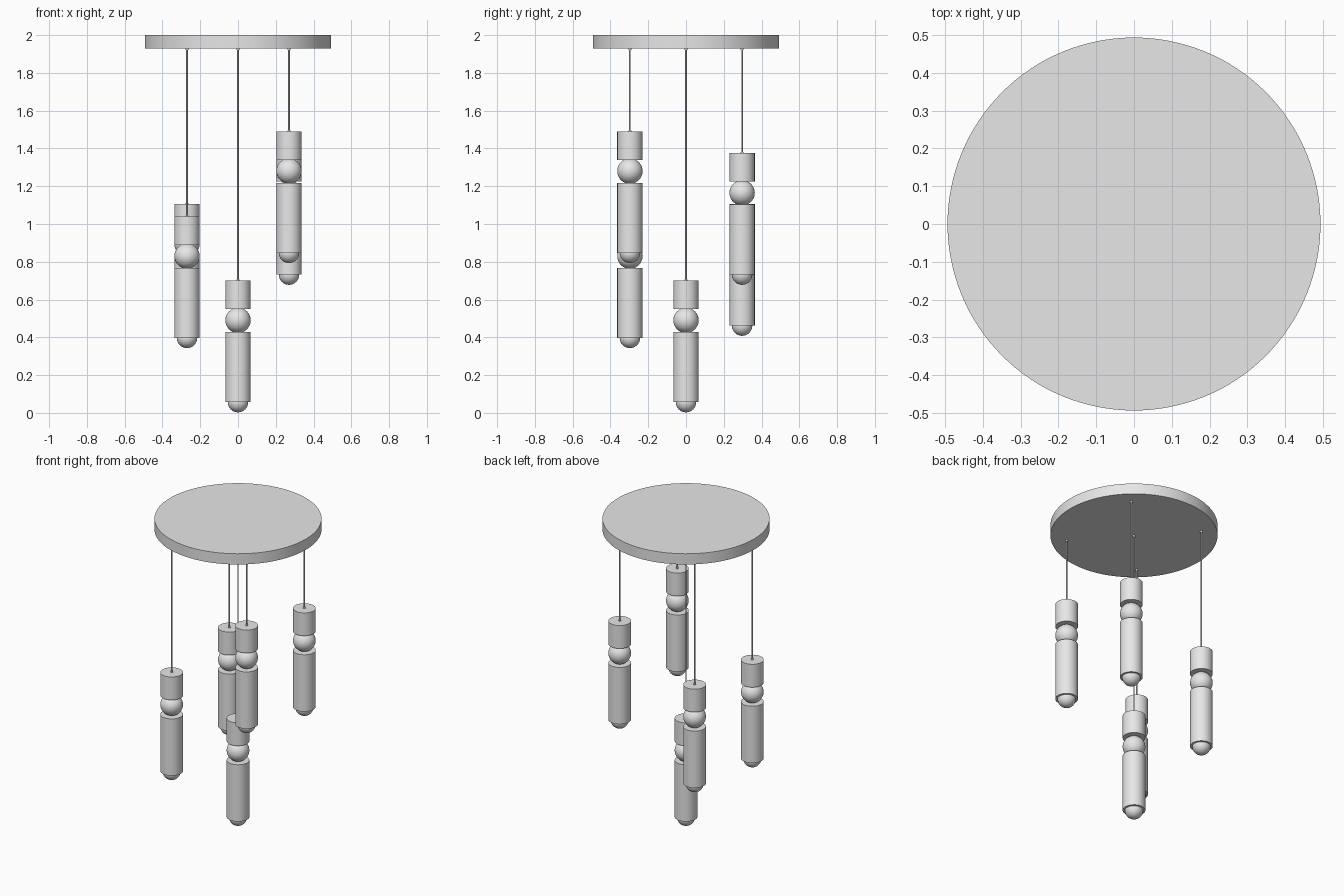
import bpy
import math

cube = bpy.data.objects.get("Cube")
if cube:
    bpy.data.objects.remove(cube, do_unlink=True)

grey = bpy.data.materials.new("light_grey")
grey.use_nodes = True
grey.diffuse_color = (0.8, 0.8, 0.8, 1)
grey.node_tree.nodes["Principled BSDF"].inputs["Base Color"].default_value = (0.8, 0.8, 0.8, 1)


def finish(name):
    obj = bpy.context.object
    obj.name = name
    obj.data.materials.append(grey)
    bpy.ops.object.shade_smooth_by_angle(angle=math.radians(35))
    return obj


def cylinder(name, x, y, bottom, top, radius, sides=48):
    bpy.ops.mesh.primitive_cylinder_add(vertices=sides, radius=radius, depth=top - bottom,
                                        location=(x, y, (bottom + top) / 2))
    return finish(name)


def ball(name, x, y, z, radius):
    bpy.ops.mesh.primitive_uv_sphere_add(segments=48, ring_count=24, radius=radius,
                                         location=(x, y, z))
    return finish(name)


PLATE_BOTTOM = 1.93
RADIUS = 0.067


def pendant(label, x, y, base):
    # lamp body with a rounded bulb at its lower end
    ball(label + "_bulb", x, y, base + 0.057, 0.054)
    cylinder(label + "_lower_tube", x, y, base + 0.057, base + 0.427, RADIUS)
    ball(label + "_middle_ball", x, y, base + 0.49, RADIUS)
    cylinder(label + "_upper_tube", x, y, base + 0.55, base + 0.70, RADIUS)
    # hanging cord with a small collar at each end
    cylinder(label + "_cord", x, y, base + 0.70, PLATE_BOTTOM, 0.004, 16)
    cylinder(label + "_lower_collar", x, y, base + 0.70, base + 0.706, 0.008, 16)
    cylinder(label + "_upper_collar", x, y, PLATE_BOTTOM - 0.01, PLATE_BOTTOM, 0.008, 16)


# round ceiling plate
cylinder("ceiling_plate", 0, 0, PLATE_BOTTOM, 2.0, 0.493, 128)

# one central lamp and four around it at different heights
pendant("centre", 0, 0, 0)
pendant("front_right", -0.27, -0.297, 0.34)
pendant("back_right", -0.27, 0.297, 0.405)
pendant("front_left", 0.27, -0.297, 0.79)
pendant("back_left", 0.27, 0.297, 0.675)
